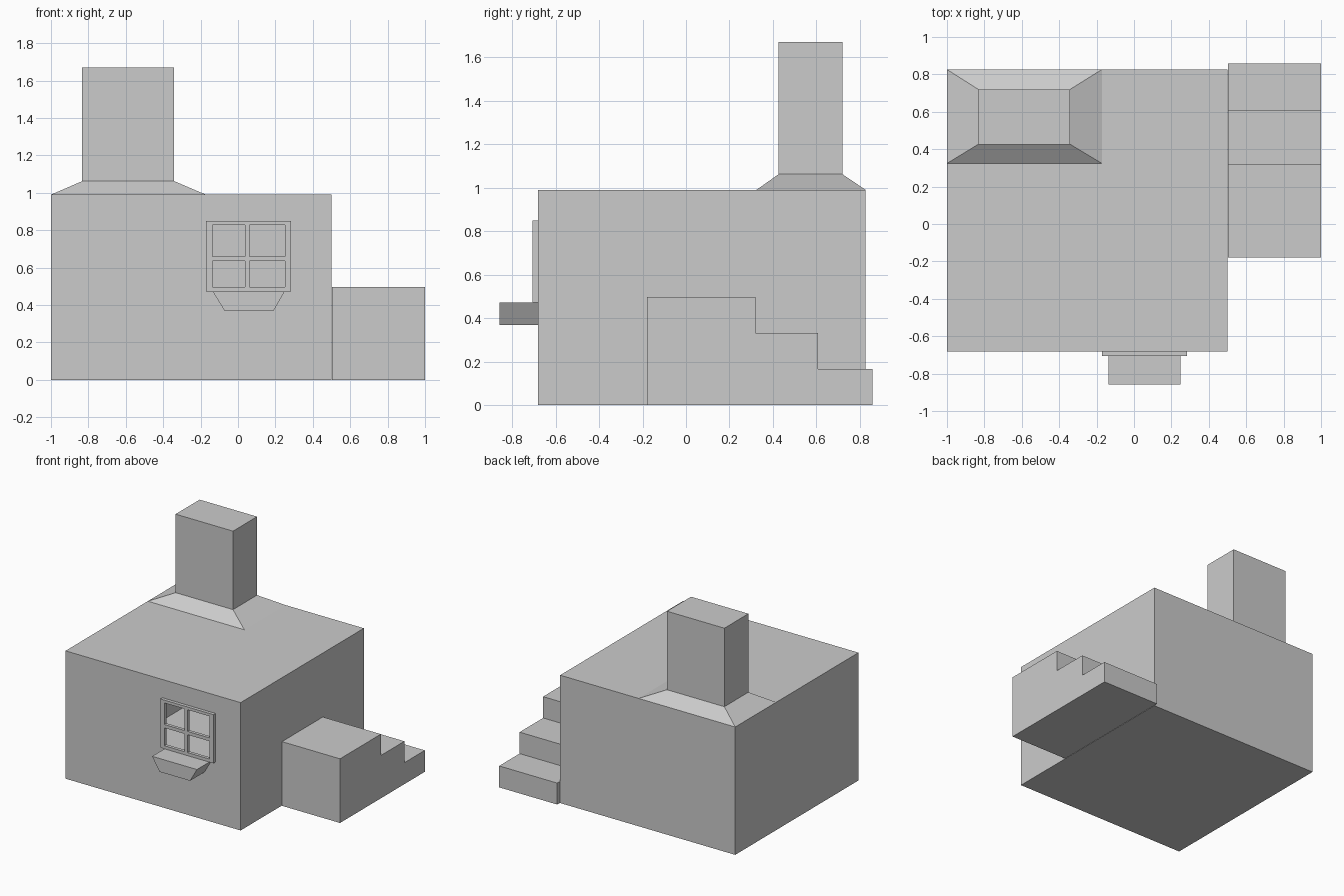
import bpy, bmesh
from mathutils import Vector

if "Cube" in bpy.data.objects:
    bpy.data.objects.remove(bpy.data.objects["Cube"])

FRONT, BACK = -0.682, 0.826      # house walls along y
WALL_TOP = 0.99


def finish(bm, name):
    mesh = bpy.data.meshes.new(name)
    bm.to_mesh(mesh)
    bm.free()
    obj = bpy.data.objects.new(name, mesh)
    bpy.context.collection.objects.link(obj)
    return obj


def prism(name, profile, offset):
    """Extrude a closed flat profile by an offset vector."""
    bm = bmesh.new()
    face = bm.faces.new([bm.verts.new(p) for p in profile])
    top = bmesh.ops.extrude_face_region(bm, geom=[face], use_keep_orig=True)
    verts = [g for g in top["geom"] if isinstance(g, bmesh.types.BMVert)]
    bmesh.ops.translate(bm, verts=verts, vec=offset)
    bmesh.ops.recalc_face_normals(bm, faces=bm.faces)
    return finish(bm, name)


# Window layout: bar and pane edges
xs = [-0.171, -0.136, 0.037, 0.062, 0.251, 0.284]
zs = [0.472, 0.496, 0.634, 0.66, 0.827, 0.849]

# House: hollow box with an opening in the front wall
bm = bmesh.new()
bmesh.ops.create_cube(bm, size=1)
for v in bm.verts:
    v.co = (-0.25 + v.co.x * 1.5, (FRONT + BACK) / 2 + v.co.y * (BACK - FRONT),
            (v.co.z + 0.5) * WALL_TOP)
bm.normal_update()
front = next(f for f in bm.faces if f.normal.y < -0.9)
bmesh.ops.inset_individual(bm, faces=[front], thickness=0.1)
mid = front.calc_center_median()
for v in front.verts:
    v.co.x = xs[0] if v.co.x < mid.x else xs[-1]
    v.co.z = zs[0] if v.co.z < mid.z else zs[-1]
bmesh.ops.delete(bm, geom=[front], context="FACES_ONLY")
finish(bm, "house_walls")

# Window frame: grid of bars around four open panes
bm = bmesh.new()
grid = [[bm.verts.new((x, FRONT, z)) for z in zs] for x in xs]
for i in range(5):
    for j in range(5):
        if not (i % 2 and j % 2):
            bm.faces.new((grid[i][j], grid[i + 1][j], grid[i + 1][j + 1], grid[i][j + 1]))
ext = bmesh.ops.extrude_face_region(bm, geom=bm.faces[:], use_keep_orig=True)
bmesh.ops.translate(bm, vec=Vector((0, -0.025, 0)),
                    verts=[g for g in ext["geom"] if isinstance(g, bmesh.types.BMVert)])
bmesh.ops.recalc_face_normals(bm, faces=bm.faces)
finish(bm, "window_frame")

# Flower box under the window
prism("window_box",
      [(x, FRONT, z) for x, z in ((-0.135, 0.472), (-0.072, 0.369), (0.19, 0.369), (0.249, 0.472))],
      Vector((0, -0.858 - FRONT, 0)))

# Side steps rising to a landing
prism("side_steps",
      [(0.503, y, z) for y, z in ((-0.18, 0), (0.858, 0), (0.858, 0.166), (0.608, 0.166),
                                  (0.608, 0.332), (0.32, 0.332), (0.32, 0.497), (-0.18, 0.497))],
      Vector((0.497, 0, 0)))

# Chimney: stacked rectangles from flared foot to flat top
bm = bmesh.new()
rings = []
for x0, x1, y0, y1, z in ((-1, -0.172, 0.324, BACK, WALL_TOP),
                          (-0.833, -0.341, 0.426, 0.72, 1.062),
                          (-0.833, -0.341, 0.426, 0.72, 1.67)):
    rings.append([bm.verts.new((x, y, z)) for x, y in ((x0, y0), (x1, y0), (x1, y1), (x0, y1))])
for low, high in zip(rings, rings[1:]):
    for k in range(4):
        n = (k + 1) % 4
        bm.faces.new((low[k], low[n], high[n], high[k]))
bm.faces.new(rings[-1])
finish(bm, "chimney")
